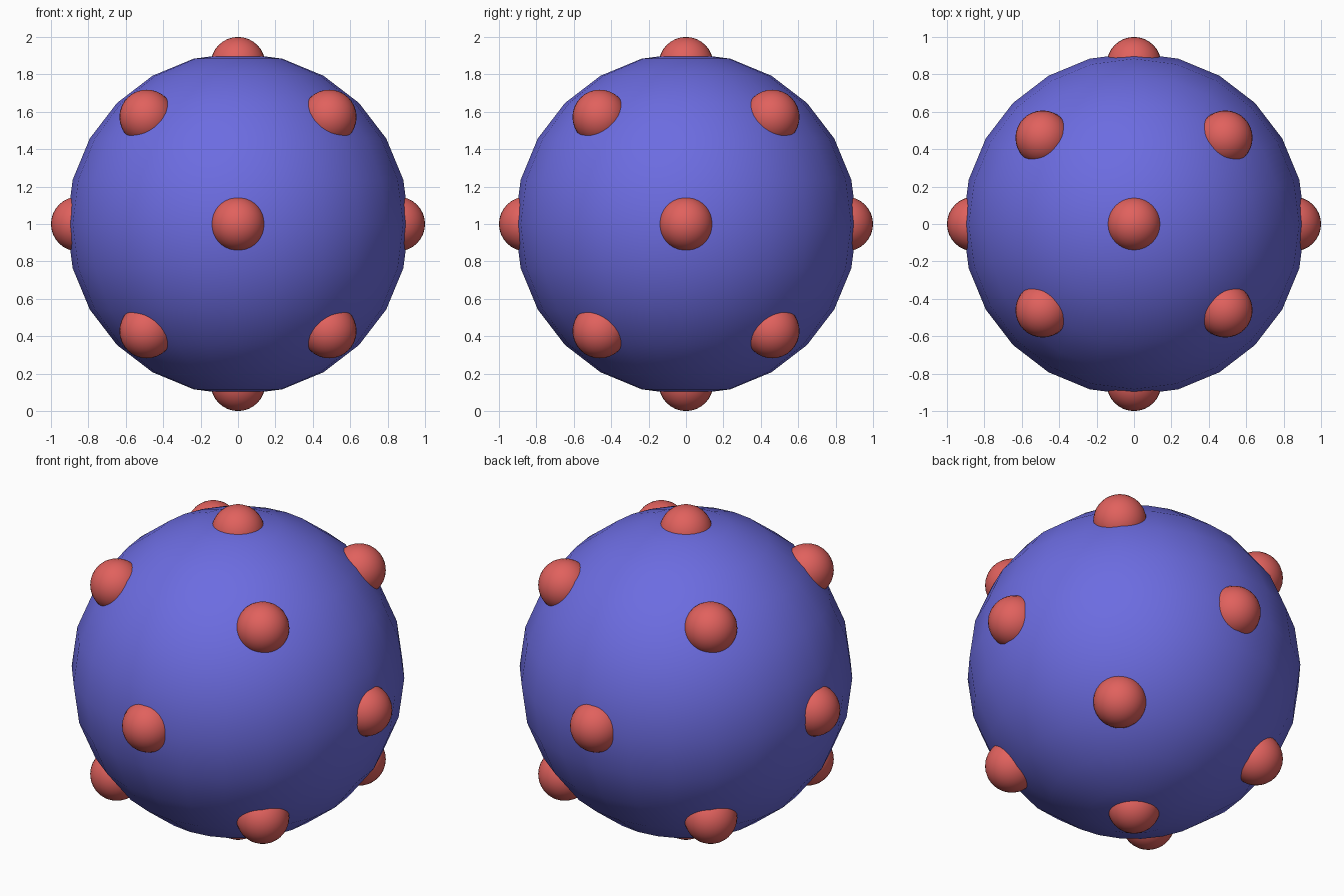
import bpy
from itertools import product
from mathutils import Vector

if "Cube" in bpy.data.objects:
    bpy.data.objects.remove(bpy.data.objects["Cube"])

CENTRE = Vector((0, 0, 1))
BODY_R, BUMP_R, AXIS_D = 0.915, 0.146, 0.854


def material(name, rgb):
    m = bpy.data.materials.new(name)
    m.diffuse_color = (*rgb, 1)
    m.use_nodes = True
    m.node_tree.nodes["Principled BSDF"].inputs["Base Color"].default_value = m.diffuse_color
    return m


def ball(name, offset, radius, segments, rings, mat):
    bpy.ops.mesh.primitive_uv_sphere_add(
        segments=segments, ring_count=rings, radius=radius,
        location=CENTRE + Vector(offset))
    ob = bpy.context.object
    ob.name = name
    ob.data.materials.append(mat)
    bpy.ops.object.shade_smooth()
    return ob


blue = material("blue", (0.15, 0.15, 0.75))
red = material("red", (0.75, 0.12, 0.11))

# Main round body
ball("body", (0, 0, 0), BODY_R, 24, 12, blue)

# Six bumps on the axes
for axis in range(3):
    for side in (-1, 1):
        offset = [0, 0, 0]
        offset[axis] = side * AXIS_D
        ball("axis_bump", offset, BUMP_R, 32, 16, red)

# Eight bumps on the diagonals
for sx, sy, sz in product((-1, 1), repeat=3):
    ball("corner_bump", (sx * 0.488, sy * 0.461, sz * 0.572), BUMP_R, 32, 16, red)
